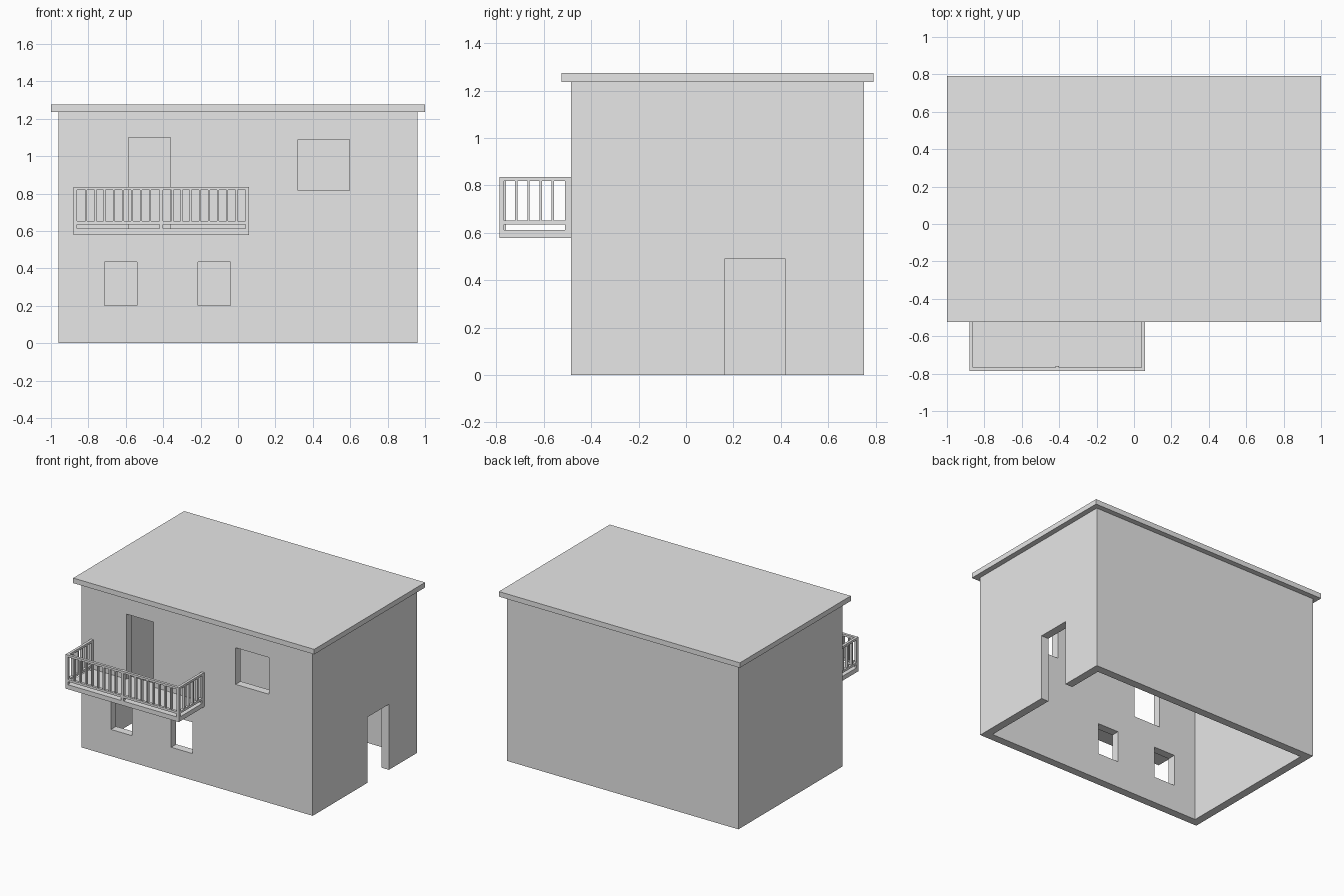
import bpy

cube = bpy.data.objects.get("Cube")
if cube:
    bpy.data.objects.remove(cube, do_unlink=True)

GREY = (0.8, 0.8, 0.8, 1)
plaster = bpy.data.materials.new("plain grey")
plaster.use_nodes = True
plaster.diffuse_color = GREY
plaster.node_tree.nodes["Principled BSDF"].inputs["Base Color"].default_value = GREY


def box(name, x, y, z):
    """Box spanning the given (low, high) ranges."""
    bpy.ops.mesh.primitive_cube_add(size=1)
    ob = bpy.context.object
    ob.name = name
    for v in ob.data.vertices:
        v.co = [(a + b) / 2 + c * (b - a) for c, (a, b) in zip(v.co, (x, y, z))]
    ob.data.materials.append(plaster)
    return ob


def cut(target, x, y, z):
    """Remove a box-shaped volume from the target."""
    cutter = box("cutter", x, y, z)
    cutter.hide_render = True
    mod = target.modifiers.new("opening", "BOOLEAN")
    mod.operation = "DIFFERENCE"
    mod.solver = "EXACT"
    mod.object = cutter
    bpy.context.view_layer.objects.active = target
    bpy.ops.object.modifier_apply(modifier=mod.name)
    bpy.data.objects.remove(cutter, do_unlink=True)


# Hollow house shell, open underneath
HALF, FRONT, BACK, EAVES, WALL = 0.96, -0.485, 0.75, 1.237, 0.06
walls = box("walls", (-HALF, HALF), (FRONT, BACK), (0, EAVES))
cut(walls, (-HALF + WALL, HALF - WALL), (FRONT + WALL, BACK - WALL), (-0.1, EAVES + 0.1))

# Front openings: two lower windows, balcony door, upper window
through = (FRONT - 0.05, FRONT + WALL + 0.05)
for x, z in [((-0.715, -0.54), (0.2, 0.435)), ((-0.215, -0.04), (0.2, 0.435)),
             ((-0.585, -0.36), (0.61, 1.1)), ((0.32, 0.595), (0.815, 1.09))]:
    cut(walls, x, through, z)

# Side entrance
cut(walls, (HALF - WALL - 0.05, HALF + 0.05), (0.165, 0.418), (-0.1, 0.492))

# Flat overhanging roof
box("roof", (-1, 1), (-0.525, 0.79), (EAVES, 1.275))

# Balcony
LEFT, RIGHT, OUTER, T = -0.88, 0.06, -0.787, 0.02
BASE, FLOOR, TOP = 0.578, 0.612, 0.835
MID = (LEFT + RIGHT) / 2
box("balcony_floor", (LEFT, RIGHT), (OUTER, FRONT), (BASE, FLOOR))


def railing(name, start, end, place, count):
    """Rails and balusters along one axis; place() gives x and y ranges."""
    box(name + "_top_rail", *place(start, end), (0.819, TOP))
    box(name + "_lower_rail", *place(start, end), (0.635, 0.652))
    step = (end - start) / count
    for i in range(1, count):
        c = start + i * step
        box(name + "_baluster", *place(c - 0.005, c + 0.005), (0.652, 0.819))


def front(a, b):
    return (a, b), (OUTER, OUTER + T)


railing("front_west", LEFT + T, MID - T / 2, front, 9)
railing("front_east", MID + T / 2, RIGHT - T, front, 9)
box("middle_post", (MID - T / 2, MID + T / 2), (OUTER, OUTER + 0.027), (FLOOR, TOP))

for name, x in (("side_west", LEFT), ("side_east", RIGHT - T)):
    def side(a, b, x=x):
        return (x, x + T), (a, b)

    railing(name, OUTER + T, FRONT - 0.025, side, 5)
    box(name + "_corner_post", *side(OUTER, OUTER + T), (FLOOR, TOP))
    box(name + "_wall_post", *side(FRONT - 0.025, FRONT), (FLOOR, TOP))
